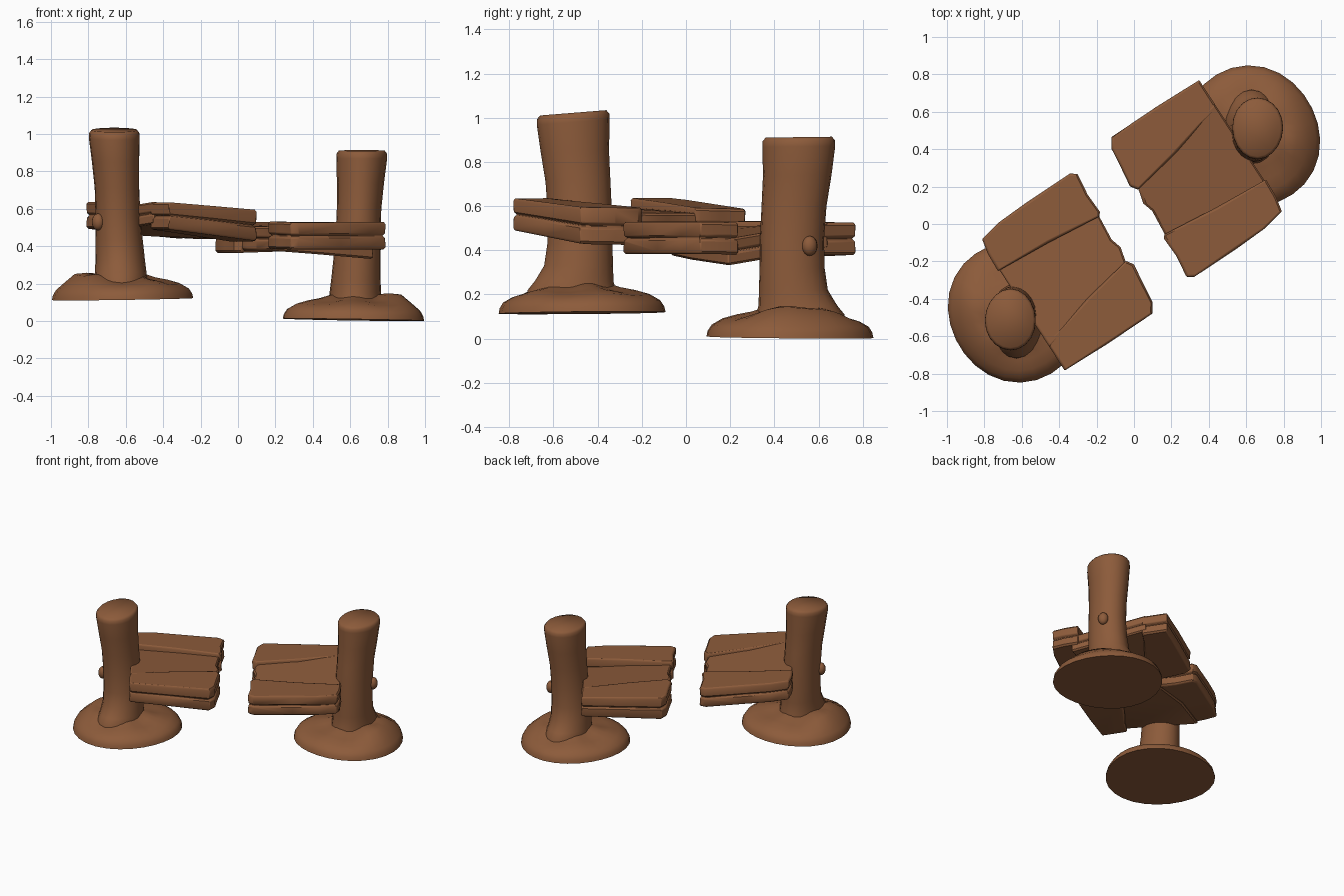
import bpy, bmesh, math
from mathutils import Vector, Matrix

if "Cube" in bpy.data.objects:
    bpy.data.objects.remove(bpy.data.objects["Cube"])

wood = bpy.data.materials.new("brown wood")
wood.diffuse_color = (0.265, 0.105, 0.043, 1)
wood.use_nodes = True
wood.node_tree.nodes["Principled BSDF"].inputs["Base Color"].default_value = wood.diffuse_color

ANG = math.radians(33)
D = Vector((math.cos(ANG), math.sin(ANG)))      # direction the planks point
N = Vector((-D.y, D.x))
POST = Vector((-0.65, -0.50))


def loft(name, rings, mat, angle=40, bevel=0.0):
    """Skin a stack of equal-length rings and cap both ends."""
    bm = bmesh.new()
    loops = [[bm.verts.new(p) for p in r] for r in rings]
    n = len(loops[0])
    for a, b in zip(loops, loops[1:]):
        for i in range(n):
            j = (i + 1) % n
            bm.faces.new((a[i], a[j], b[j], b[i]))
    bm.faces.new(loops[0][::-1])
    bm.faces.new(loops[-1])
    bmesh.ops.recalc_face_normals(bm, faces=bm.faces)
    return finish(name, bm, mat, angle, bevel)


def finish(name, bm, mat, angle=40, bevel=0.0):
    me = bpy.data.meshes.new(name)
    bm.transform(mat)
    bm.to_mesh(me)
    bm.free()
    me.materials.append(wood)
    ob = bpy.data.objects.new(name, me)
    bpy.context.collection.objects.link(ob)
    if bevel:
        b = ob.modifiers.new("worn edges", 'BEVEL')
        b.width, b.segments, b.limit_method = bevel, 2, 'ANGLE'
        b.angle_limit = math.radians(50)
    bpy.ops.object.select_all(action='DESELECT')
    ob.select_set(True)
    bpy.context.view_layer.objects.active = ob
    bpy.ops.object.shade_smooth_by_angle(angle=math.radians(angle))
    return ob


def mound(name, mat):
    # lumpy earth-like foot, higher on the side away from the planks
    prof = [(1, 0), (.985, .025), (.94, .052), (.82, .078), (.66, .094), (.5, .106), (.36, .125)]
    rings = []
    for s, z in prof:
        ring = []
        for i in range(28):
            t = math.tau * i / 28
            r = .378 + .013 * math.cos(t - math.radians(225)) + .008 * math.sin(3 * t)
            c = Vector((-.608, -.453)).lerp(Vector((-.635, -.50)), 1 - s)
            away = math.cos(t - math.radians(190))
            lump = .052 * max(0, away) ** 3 * math.exp(-((s - .60) / .19) ** 2)
            ripple = .008 * math.sin(5 * t) * math.sin(math.pi * s)
            o = Vector((math.cos(t), math.sin(t))) * r * s
            tilt = .007 * (1 + o.dot(D) / .38)
            ring.append((c.x + o.x, c.y + o.y, z + lump + ripple + tilt))
        rings.append(ring)
    loft(name, rings, mat, 60)


def post(name, mat, lean):
    # z, centre x, centre y, radius x, radius y
    prof = [(.06, -.628, -.515, .150, .205), (.11, -.628, -.515, .143, .200),
            (.15, -.628, -.505, .138, .178), (.22, -.631, -.485, .132, .156),
            (.32, -.636, -.48, .126, .147),
            (.45, -.643, -.48, .120, .145), (.60, -.648, -.49, .119, .147),
            (.74, -.655, -.505, .126, .155), (.87, -.661, -.512, .136, .165),
            (.895, -.661, -.512, .135, .164), (.912, -.661, -.512, .122, .150)]
    rings = []
    for z, cx, cy, rx, ry in prof:
        ring = []
        for i in range(20):
            t = math.tau * i / 20
            w = 1 + .010 * math.sin(3 * t + 4 * z)
            slope = lean * math.sin(t) if z > .8 else 0
            ring.append((cx + rx * w * math.cos(t), cy + ry * w * math.sin(t), z + slope))
        rings.append(ring)
    loft(name, rings, mat, 60)


def plank(name, outline, tops, thick, slope, shift, mat):
    """Outline in (along, across); tops = heights at inner-low, inner-high, outer-low, outer-high."""
    vs = [v for u, v in outline]
    v0, v1 = min(vs), max(vs)
    mid = Vector((sum(u for u, v in outline), sum(vs))) / len(outline)
    # fraction of thickness and inset: a groove splits the sides into two layers
    layers = [(0, .012), (.08, 0), (.42, .003), (.5, .022), (.58, .003), (.92, 0), (1, .010)]
    rings = []
    for f, inset in layers:
        ring = []
        for u, v in outline:
            a, b = (u - .05) / .65, (v - v0) / (v1 - v0)
            top = ((1 - a) * ((1 - b) * tops[0] + b * tops[1])
                   + a * ((1 - b) * tops[2] + b * tops[3])) + slope * (u - .08)
            q = Vector((u, v))
            q += (mid - q).normalized() * inset
            p = POST + D * (q.x + shift) + N * q.y
            depth = thick[0] + a * (thick[1] - thick[0])
            ring.append((p.x, p.y, top - depth * (1 - f)))
        rings.append(ring)
    loft(name, rings, mat, 40, .005)


def knob(name, mat):
    bm = bmesh.new()
    bmesh.ops.create_uvsphere(bm, u_segments=14, v_segments=9, radius=1)
    place = (Matrix.Translation((-.748, -.560, .42)) @ Matrix.Rotation(ANG, 4, 'Z')
             @ Matrix.Diagonal((.032, .036, .045, 1)))
    bm.transform(place)
    finish(name, bm, mat, 60)


near = [(.08, -.39), (.35, -.395), (.64, -.39), (.673, -.34), (.685, -.23), (.70, -.116),
        (.674, -.077), (.40, -.13), (.19, -.19), (.08, -.21)]
middle = [(.08, -.24), (.40, -.17), (.665, -.10), (.69, .00), (.672, .06), (.685, .22),
          (.40, .29), (.08, .30)]
far = [(.075, .356), (.07, .25), (.38, .23), (.686, .20), (.70, .22), (.695, .33), (.71, .455),
       (.676, .478), (.40, .475), (.217, .466), (.092, .44)]

# two broken halves facing each other; the left one stands a little higher
left = Matrix.Translation((0, 0, .11))
right = Matrix.Rotation(math.pi, 4, 'Z')
for side, mat, slope, shift, lean, dip in (("left", left, -.07, 0, .012, .48),
                                           ("right", right, .012, .026, -.002, .45)):
    mound(side + "_mound", mat)
    post(side + "_post", mat, lean)
    knob(side + "_peg", mat)
    plank(side + "_near_plank", near, (.525, .525, .525, .525), (.145, .168), slope, shift, mat)
    plank(side + "_middle_plank", middle, (.53, dip, .50, .50), (.12, .13), slope, shift, mat)
    plank(side + "_far_plank", far, (.525, .53, .525, .52), (.145, .145), slope, shift, mat)
